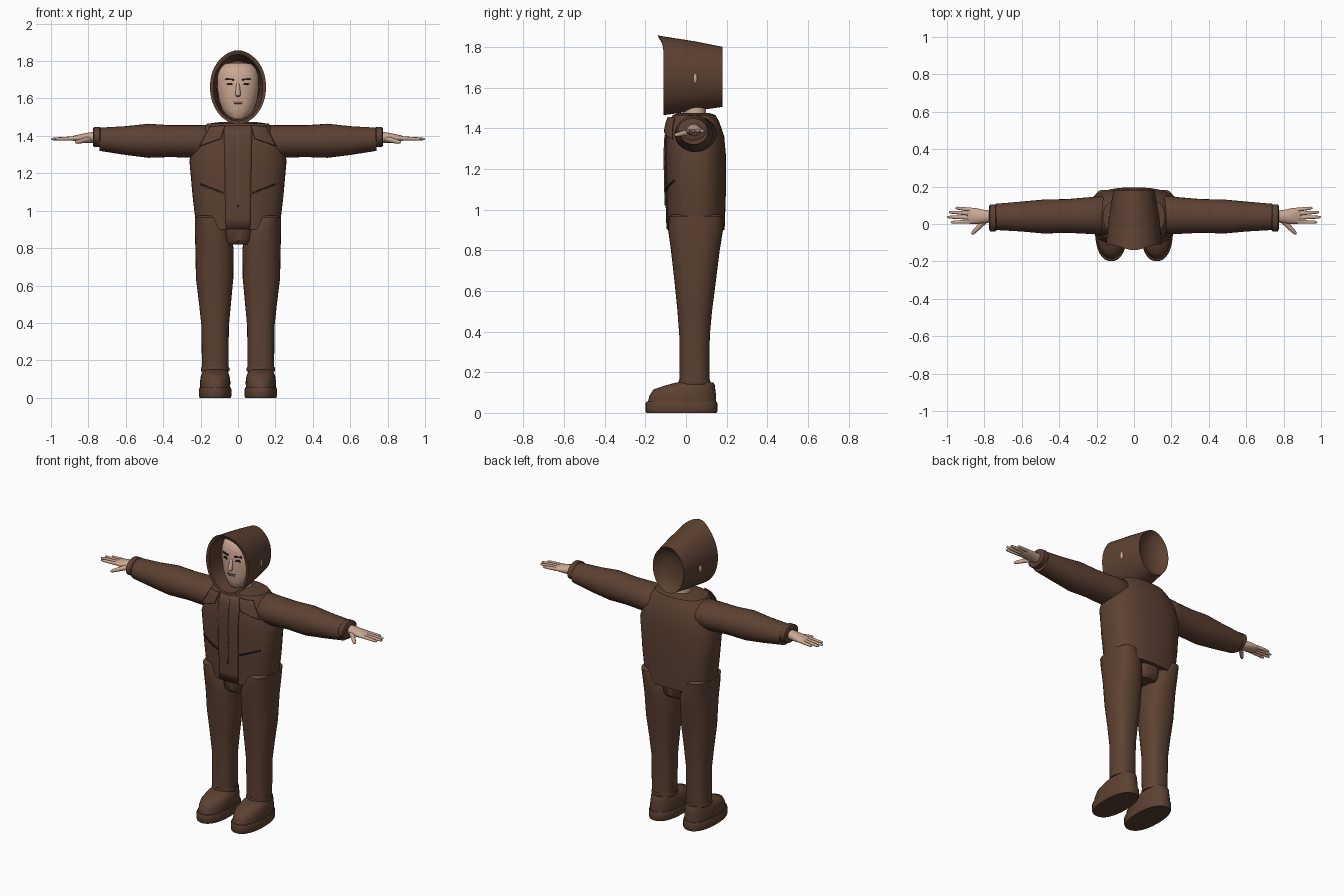
import bpy, bmesh, math
from mathutils import Vector

cube = bpy.data.objects.get("Cube")
if cube:
    bpy.data.objects.remove(cube, do_unlink=True)


def material(name, rgb, rough=0.8):
    m = bpy.data.materials.new(name)
    m.use_nodes = True
    m.diffuse_color = (*rgb, 1)
    b = m.node_tree.nodes["Principled BSDF"]
    b.inputs["Base Color"].default_value = (*rgb, 1)
    b.inputs["Roughness"].default_value = rough
    return m


CLOTH = material("brown cloth", (0.107, 0.053, 0.032))
SKIN = material("skin", (0.60, 0.39, 0.29))
DARK = material("dark hair", (0.02, 0.014, 0.012))
METAL = material("grey zip", (0.10, 0.10, 0.10))
LIPS = material("lips", (0.25, 0.14, 0.11))
made = []


def finish(name, bm, mat, mirror=False, thick=0):
    bmesh.ops.recalc_face_normals(bm, faces=bm.faces[:])
    me = bpy.data.meshes.new(name)
    bm.to_mesh(me)
    bm.free()
    me.materials.append(mat)
    ob = bpy.data.objects.new(name, me)
    bpy.context.collection.objects.link(ob)
    if thick:
        s = ob.modifiers.new("thickness", "SOLIDIFY")
        s.thickness, s.offset = thick, 0
    if mirror:
        ob.modifiers.new("mirror", "MIRROR")
    made.append(ob)
    return ob


def skin_rings(name, rings, mat, mirror=False, cap_end=True):
    """Bridge closed loops of points into one surface."""
    bm = bmesh.new()
    loops = [[bm.verts.new(p) for p in r] for r in rings]
    n = len(loops[0])
    for a, b in zip(loops, loops[1:]):
        for i in range(n):
            j = (i + 1) % n
            bm.faces.new((a[i], a[j], b[j], b[i]))
    bm.faces.new(loops[0])
    if cap_end:
        bm.faces.new(loops[-1])
    return finish(name, bm, mat, mirror)


def loft(name, rings, mat, axis="z", power=2, mirror=False, n=32):
    """Rings are (position, centre 1, centre 2, radius 1, radius 2)."""
    out = []
    for t, c1, c2, r1, r2 in rings:
        loop = []
        for i in range(n):
            a = math.tau * i / n
            c, s = math.cos(a), math.sin(a)
            u = c1 + r1 * math.copysign(abs(c) ** (2 / power), c)
            v = c2 + r2 * math.copysign(abs(s) ** (2 / power), s)
            loop.append((u, v, t) if axis == "z" else (t, u, v))
        out.append(loop)
    return skin_rings(name, out, mat, mirror)


def tube(name, p0, p1, r0, r1, mat, mirror=False, n=10):
    """Tapered round rod with a rounded tip."""
    p0, p1 = Vector(p0), Vector(p1)
    d = (p1 - p0).normalized()
    side = d.orthogonal().normalized()
    up = d.cross(side)
    rings = []
    for t, k in ((0, 1), (0.5, 1), (0.85, 0.95), (0.96, 0.7), (1, 0.25)):
        r = (r0 + (r1 - r0) * t) * k
        c = p0.lerp(p1, t)
        rings.append([c + r * (side * math.cos(a) + up * math.sin(a))
                      for a in (math.tau * i / n for i in range(n))])
    return skin_rings(name, rings, mat, mirror)


def front_y(rings, power, x, z):
    """Front surface depth of an upright loft."""
    for a, b in zip(rings, rings[1:]):
        if a[0] <= z <= b[0]:
            break
    f = min(1, max(0, (z - a[0]) / (b[0] - a[0])))
    _, cx, cy, rx, ry = [p + (q - p) * f for p, q in zip(a, b)]
    k = max(0, 1 - min(1, abs(x - cx) / rx) ** power)
    return cy - ry * k ** (1 / power)


def plate(name, corners, body, mat, lift=0.003, thick=0.006, mirror=False, n=10):
    """Thin four-cornered patch that follows the front of a body."""
    rings, power = body
    a, b, c, d = [Vector(p) for p in corners]
    bm = bmesh.new()
    grid = []
    for i in range(n + 1):
        row = []
        for j in range(n + 1):
            p = a.lerp(b, i / n).lerp(d.lerp(c, i / n), j / n)
            row.append(bm.verts.new((p.x, front_y(rings, power, p.x, p.y) - lift, p.y)))
        grid.append(row)
    for i in range(n):
        for j in range(n):
            bm.faces.new((grid[i][j], grid[i + 1][j], grid[i + 1][j + 1], grid[i][j + 1]))
    return finish(name, bm, mat, mirror, thick)


# Jacket body with front panel, zip, pockets and collar flaps
TORSO = ([(0.90, 0, 0.05, 0.222, 0.14), (1.08, 0, 0.05, 0.243, 0.146),
          (1.27, 0, 0.048, 0.26, 0.148), (1.36, 0, 0.046, 0.235, 0.142),
          (1.43, 0, 0.042, 0.195, 0.122), (1.465, 0, 0.04, 0.165, 0.105),
          (1.475, 0, 0.04, 0.09, 0.075)], 2.5)
loft("jacket_body", TORSO[0], CLOTH, power=TORSO[1], n=48)
plate("jacket_front_panel", [(-0.065, 0.905), (0.065, 0.905), (0.075, 1.455), (-0.075, 1.455)],
      TORSO, CLOTH)
plate("zip", [(-0.004, 1.02), (0.004, 1.02), (0.004, 1.43), (-0.004, 1.43)],
      TORSO, METAL, lift=0.008)
plate("pocket_slit", [(0.08, 1.09), (0.2, 1.137), (0.2, 1.145), (0.08, 1.10)],
      TORSO, DARK, lift=0.004, mirror=True)
plate("collar_flap", [(0.09, 1.385), (0.205, 1.345), (0.15, 1.45), (0.07, 1.455)],
      TORSO, CLOTH, lift=0.022, mirror=True)

# Sleeves and cuffs
loft("sleeve", [(0.15, 0.048, 1.37, 0.09, 0.075), (0.17, 0.048, 1.37, 0.103, 0.088),
                (0.24, 0.045, 1.37, 0.098, 0.087), (0.36, 0.043, 1.372, 0.09, 0.085),
                (0.48, 0.04, 1.374, 0.091, 0.091), (0.60, 0.04, 1.375, 0.08, 0.077),
                (0.74, 0.038, 1.382, 0.07, 0.062)], CLOTH, "x", mirror=True)
loft("cuff", [(0.735, 0.033, 1.394, 0.066, 0.048), (0.74, 0.033, 1.394, 0.072, 0.054),
              (0.77, 0.033, 1.394, 0.072, 0.054), (0.775, 0.033, 1.394, 0.06, 0.045)],
     CLOTH, "x", mirror=True)

# Hands
loft("palm", [(0.765, 0.04, 1.392, 0.032, 0.03), (0.80, 0.04, 1.39, 0.035, 0.028),
              (0.84, 0.042, 1.388, 0.042, 0.022), (0.875, 0.044, 1.387, 0.043, 0.015),
              (0.89, 0.044, 1.386, 0.038, 0.008)], SKIN, "x", mirror=True, n=20)
for label, y, tip_y, tip_x in (("little", 0.076, 0.086, 0.955), ("ring", 0.055, 0.064, 0.99),
                               ("middle", 0.034, 0.037, 1.0), ("index", 0.013, 0.009, 0.98)):
    tube(label + "_finger", (0.87, y, 1.387), (tip_x, tip_y, 1.383), 0.011, 0.008, SKIN, True)
tube("thumb", (0.795, 0.02, 1.383), (0.868, -0.055, 1.365), 0.016, 0.01, SKIN, True)

# Trousers
loft("hip_block", [(0.82, 0, 0.045, 0.068, 0.10), (0.84, 0, 0.045, 0.075, 0.12),
                   (0.93, 0, 0.045, 0.095, 0.125)], CLOTH, power=3)
loft("trouser_leg", [(0.14, 0.122, 0.042, 0.071, 0.073), (0.38, 0.122, 0.042, 0.073, 0.075),
                     (0.50, 0.123, 0.043, 0.085, 0.085), (0.64, 0.125, 0.045, 0.1, 0.101),
                     (0.80, 0.126, 0.046, 0.102, 0.12), (0.90, 0.136, 0.047, 0.095, 0.135),
                     (0.965, 0.162, 0.049, 0.068, 0.134), (0.975, 0.162, 0.049, 0.055, 0.12)],
     CLOTH, power=2.3, mirror=True)
loft("trouser_hem", [(0.14, 0.122, 0.042, 0.074, 0.076), (0.148, 0.122, 0.042, 0.077, 0.079),
                     (0.165, 0.122, 0.042, 0.074, 0.076)], CLOTH, mirror=True)

# Shoes
loft("shoe_sole", [(0, 0.122, -0.022, 0.083, 0.172), (0.01, 0.122, -0.022, 0.087, 0.177),
                   (0.045, 0.122, -0.022, 0.087, 0.177), (0.055, 0.122, -0.022, 0.083, 0.173)],
     CLOTH, power=2.3, mirror=True)
loft("shoe_upper", [(0.05, 0.122, -0.02, 0.08, 0.168), (0.085, 0.122, -0.016, 0.081, 0.164),
                    (0.115, 0.122, -0.008, 0.077, 0.152), (0.135, 0.122, 0.02, 0.07, 0.122),
                    (0.15, 0.122, 0.045, 0.06, 0.09)], CLOTH, power=2.2, mirror=True)

# Neck and head
loft("neck", [(1.44, 0, 0.045, 0.06, 0.056), (1.55, 0, 0.042, 0.052, 0.054)], SKIN)
HEAD = ([(1.49, 0, 0.0, 0.035, 0.045), (1.505, 0, 0.008, 0.06, 0.063),
         (1.54, 0, 0.015, 0.084, 0.078), (1.59, 0, 0.02, 0.102, 0.087),
         (1.66, 0, 0.02, 0.112, 0.09), (1.72, 0, 0.02, 0.11, 0.087),
         (1.76, 0, 0.02, 0.098, 0.076), (1.785, 0, 0.02, 0.075, 0.055),
         (1.79, 0, 0.02, 0.04, 0.03)], 2.1)
loft("head", HEAD[0], SKIN, power=HEAD[1])
plate("eyebrow", [(0.022, 1.697), (0.068, 1.70), (0.062, 1.71), (0.022, 1.705)],
      HEAD, DARK, mirror=True)
plate("eye", [(0.028, 1.672), (0.06, 1.674), (0.056, 1.684), (0.034, 1.684)],
      HEAD, DARK, mirror=True)
plate("mouth", [(-0.018, 1.572), (0.018, 1.572), (0.028, 1.585), (-0.028, 1.585)], HEAD, LIPS)
tube("nose", (0, -0.062, 1.685), (0, -0.084, 1.61), 0.007, 0.017, SKIN)


# Hood: dished back, outer shell, rolled rim and lining
def hood_ring(y, width, low, high, tip=0, n=48):
    mid, half = (low + high) / 2, (high - low) / 2
    loop = []
    for i in range(n):
        a = math.tau * i / n
        c = math.cos(a)
        top = max(0, c) ** 6
        loop.append((width * math.sin(a) * (1 - 0.12 * top), y - tip * top, mid + half * c))
    return loop


hood = [hood_ring(0.125, 0.02, 1.63, 1.68), hood_ring(0.133, 0.06, 1.575, 1.735),
        hood_ring(0.15, 0.09, 1.53, 1.775), hood_ring(0.18, 0.11, 1.505, 1.80),
        hood_ring(0.04, 0.134, 1.485, 1.828), hood_ring(-0.09, 0.148, 1.467, 1.853, 0.03),
        hood_ring(-0.11, 0.15, 1.465, 1.858, 0.03), hood_ring(-0.108, 0.132, 1.48, 1.835, 0.02),
        hood_ring(-0.08, 0.132, 1.48, 1.832), hood_ring(0.10, 0.112, 1.51, 1.80)]
skin_rings("hood", hood, CLOTH, cap_end=False)
for s, label in ((1, "left"), (-1, "right")):
    bm = bmesh.new()
    bmesh.ops.create_uvsphere(bm, u_segments=16, v_segments=10, radius=1)
    for v in bm.verts:
        v.co = (s * 0.128 + v.co.x * 0.012, 0.045 + v.co.y * 0.011, 1.645 + v.co.z * 0.026)
    finish(label + "_ear", bm, SKIN)

# Smooth shading with crisp edges
bpy.ops.object.select_all(action="DESELECT")
for ob in made:
    ob.select_set(True)
bpy.context.view_layer.objects.active = made[0]
bpy.ops.object.shade_smooth_by_angle(angle=math.radians(40))
